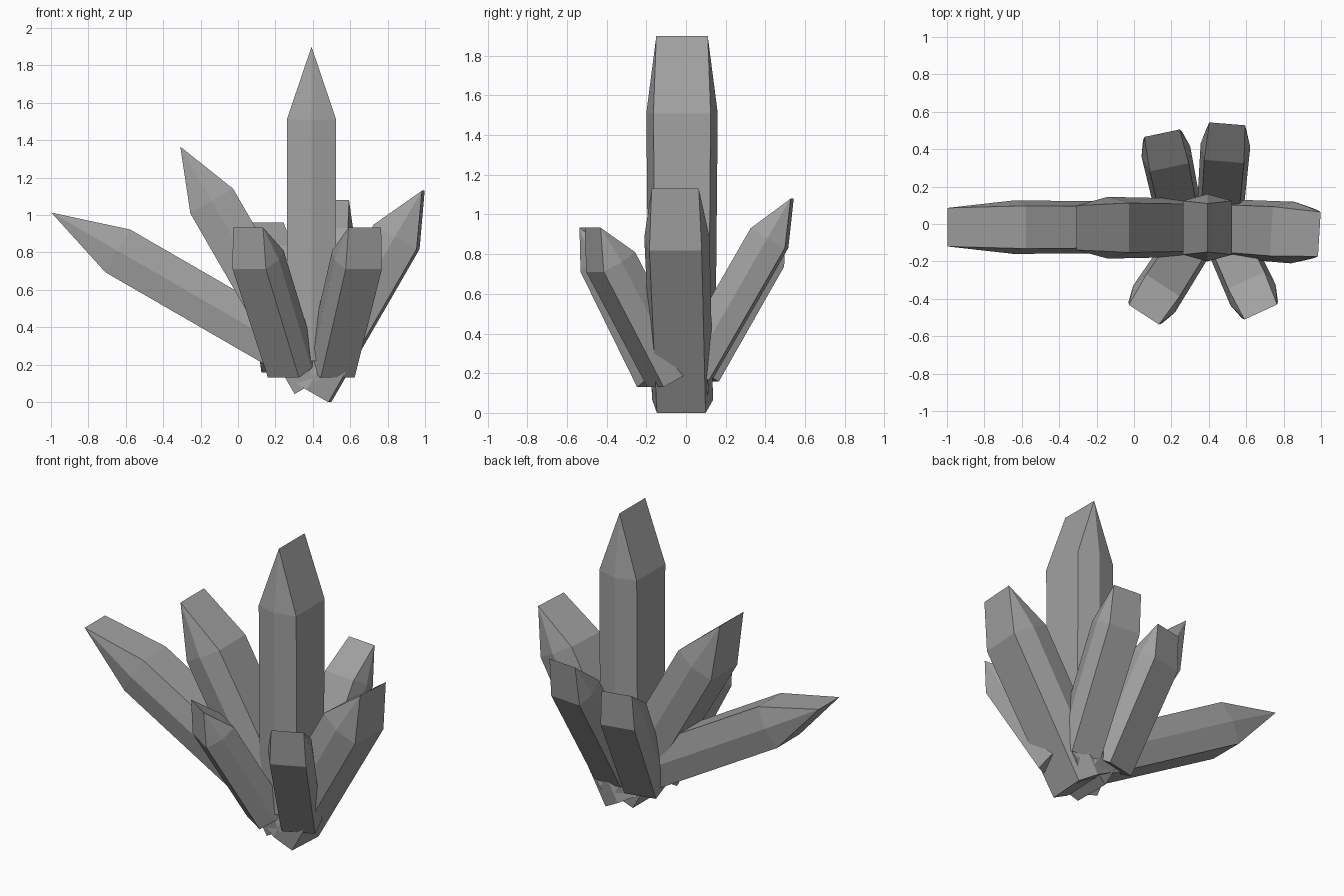
import bpy
import bmesh
from math import radians
from mathutils import Matrix, Vector

cube = bpy.data.objects.get("Cube")
if cube:
    bpy.data.objects.remove(cube, do_unlink=True)

# Single stone colour
GREY = (0.36, 0.36, 0.36, 1.0)
stone = bpy.data.materials.new("crystal_grey")
stone.use_nodes = True
stone.diffuse_color = GREY
bsdf = stone.node_tree.nodes["Principled BSDF"]
bsdf.inputs["Base Color"].default_value = GREY
bsdf.inputs["Roughness"].default_value = 0.8


def section(half_width, half_depth):
    """Six-sided outline with points at the two ends of the depth axis."""
    w, d = half_width, half_depth
    return [(0, -d), (w, -0.8 * d), (w, 0.8 * d),
            (0, d), (-w, 0.8 * d), (-w, -0.8 * d)]


def crystal(name, base, yaw, tilt, half_width, half_depth, shaft, tip):
    """Hexagonal shaft, slightly narrowed at its foot, with a ridged wedge tip."""
    bm = bmesh.new()
    foot = [bm.verts.new((x, y * 0.93, 0))
            for x, y in section(half_width, half_depth)]
    shoulder = [bm.verts.new((x, y, shaft))
                for x, y in section(half_width, half_depth)]
    front, back = [bm.verts.new((0, s * 0.72 * half_depth, shaft + tip))
                   for s in (-1, 1)]

    # Shaft and foot
    bm.faces.new(foot[::-1])
    for i in range(6):
        j = (i + 1) % 6
        bm.faces.new((foot[i], foot[j], shoulder[j], shoulder[i]))

    # Wedge tip: two slopes and four end facets
    s = shoulder
    for face in ((s[1], s[2], back, front), (s[4], s[5], front, back),
                 (s[0], s[1], front), (s[5], s[0], front),
                 (s[2], s[3], back), (s[3], s[4], back)):
        bm.faces.new(face)
    bmesh.ops.recalc_face_normals(bm, faces=bm.faces)

    # Lean the crystal away from the cluster's centre
    bm.transform(Matrix.Translation(Vector(base))
                 @ Matrix.Rotation(radians(yaw), 4, 'Z')
                 @ Matrix.Rotation(radians(tilt), 4, 'Y'))
    mesh = bpy.data.meshes.new(name)
    bm.to_mesh(mesh)
    bm.free()
    mesh.materials.append(stone)
    obj = bpy.data.objects.new(name, mesh)
    bpy.context.collection.objects.link(obj)
    return obj


# Large crystals in a row from side to side
W = 0.132
crystal("main_crystal", (0.393, -0.02, 0.22), 0, 0, W, 0.18, 1.29, 0.39)
crystal("long_right_crystal", (0.535, -0.017, 0.128), 180, 60, W, 0.143, 1.36, 0.41)
crystal("upper_right_crystal", (0.417, -0.02, 0.109), 180, 30, W, 0.165, 1.115, 0.336)
crystal("left_crystal", (0.377, -0.017, 0.065), -3.5, 30, W, 0.165, 0.945, 0.285)

# Small crystals at the front and back
SMALL = (30, 0.1, 0.133)
crystal("front_right_crystal", (0.29, -0.12, 0.18), -123, *SMALL, 0.67, 0.2)
crystal("front_left_crystal", (0.497, -0.075, 0.18), -65.4, *SMALL, 0.67, 0.2)
crystal("back_right_crystal", (0.24, 0.06, 0.207), 102, *SMALL, 0.67, 0.2)
crystal("back_left_crystal", (0.458, 0.037, 0.214), 85.4, *SMALL, 0.77, 0.23)
